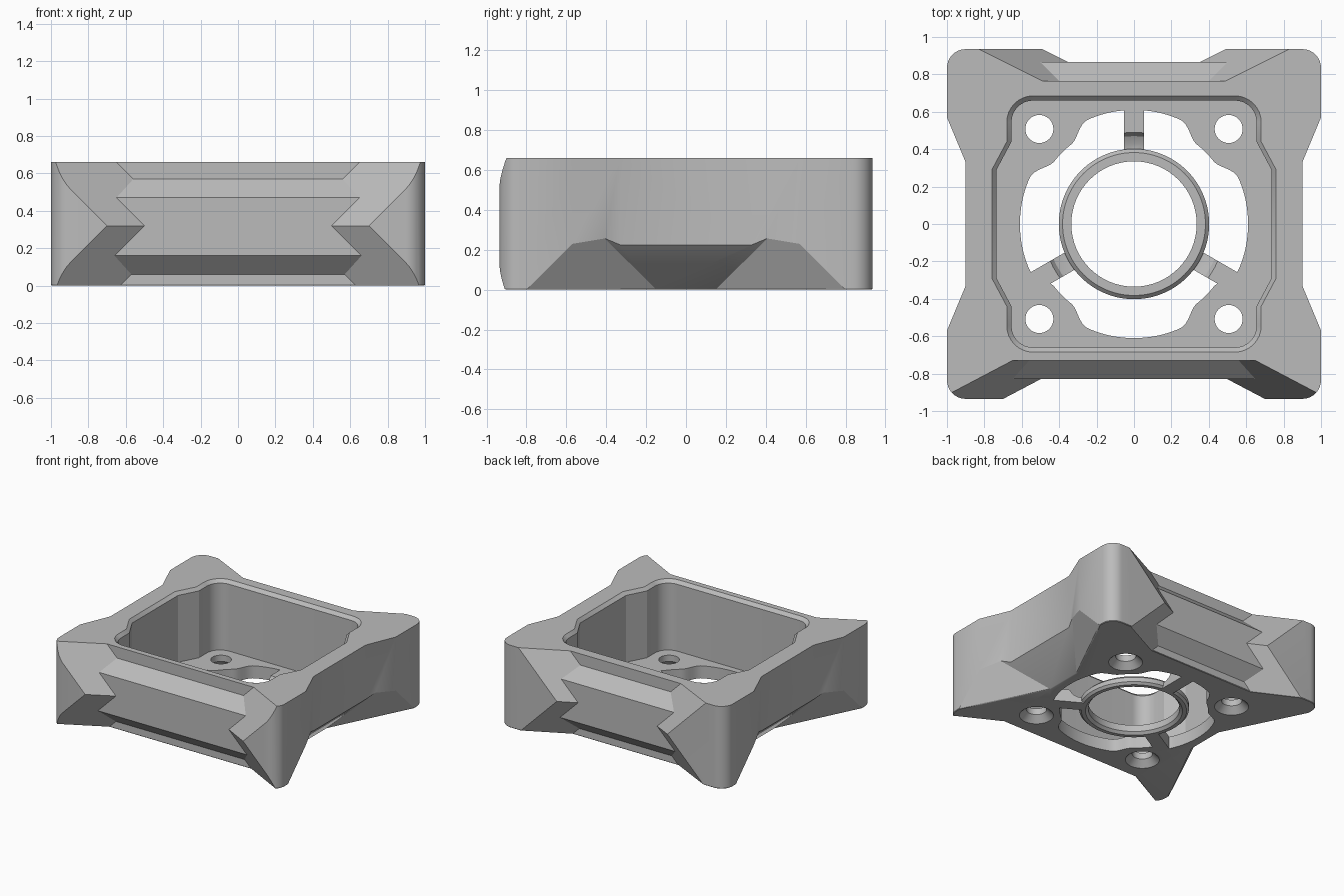
import bpy, bmesh
from math import sin, cos, pi, radians, degrees

if "Cube" in bpy.data.objects:
    bpy.data.objects.remove(bpy.data.objects["Cube"], do_unlink=True)

grey = bpy.data.materials.new("plain grey")
grey.use_nodes = True
grey.diffuse_color = (0.5, 0.5, 0.5, 1)
grey.node_tree.nodes["Principled BSDF"].inputs["Base Color"].default_value = (0.5, 0.5, 0.5, 1)


def loft(name, loops):
    """Closed solid through matching loops of points, capped at both ends."""
    bm = bmesh.new()
    rings = [[bm.verts.new(p) for p in loop] for loop in loops]
    n = len(rings[0])
    for a, b in zip(rings, rings[1:]):
        for i in range(n):
            j = (i + 1) % n
            bm.faces.new((a[i], a[j], b[j], b[i]))
    bm.faces.new(rings[0])
    bm.faces.new(rings[-1])
    bmesh.ops.recalc_face_normals(bm, faces=bm.faces)
    mesh = bpy.data.meshes.new(name)
    bm.to_mesh(mesh)
    bm.free()
    mesh.materials.append(grey)
    ob = bpy.data.objects.new(name, mesh)
    bpy.context.collection.objects.link(ob)
    return ob


def combine(target, tool, operation="DIFFERENCE"):
    """Apply a boolean and discard the tool."""
    mod = target.modifiers.new("cut", "BOOLEAN")
    mod.operation, mod.object, mod.solver = operation, tool, "EXACT"
    bpy.context.view_layer.update()
    graph = bpy.context.evaluated_depsgraph_get()
    mesh = bpy.data.meshes.new_from_object(target.evaluated_get(graph))
    target.modifiers.clear()
    target.data = mesh
    bpy.data.objects.remove(tool, do_unlink=True)


def at_z(points, z):
    return [(x, y, z) for x, y in points]


def circle(r, n=64, cx=0, cy=0):
    return [(cx + r * cos(2 * pi * i / n), cy + r * sin(2 * pi * i / n)) for i in range(n)]


def lathe(name, levels, **kw):
    return loft(name, [at_z(circle(r, **kw), z) for r, z in levels])


def arc(cx, cy, r, n=8):
    return [(cx + r * cos(pi / 2 * i / n), cy + r * sin(pi / 2 * i / n)) for i in range(n + 1)]


def four_way(quarter):
    """Mirror a quarter outline into a full symmetric loop."""
    back = quarter[::-1]
    return (quarter + [(-x, y) for x, y in back]
            + [(-x, -y) for x, y in quarter] + [(x, -y) for x, y in back])


TOP, MID, FLOOR = 0.66, 0.32, 0.1

# Housing block with waisted sides and rounded corners
outline = four_way([(0.9, 0.33), (1, 0.57)] + arc(0.9, 0.835, 0.1))
housing = loft("housing", [at_z(outline, 0), at_z(outline, TOP)])

# Core profile with a dovetail rail on front and back
rail = [(0.73, -1), (0.73, 0.06), (0.83, 0.16), (0.83, 0.47), (0.73, 0.57), (0.73, 2)]
section = [(-y, z) for y, z in rail] + [(y + 0.035, z) for y, z in rail[::-1]]


def rail_core():
    return loft("rail_core", [[(x, y, z) for y, z in section] for x in (-3, 3)])


# Hourglass notches that leave the rails standing between pointed corners
def hourglass(y, t):
    right = [(t + 1, MID - 1), (t, MID), (t + 1, MID + 1)]
    return [(x, y, z) for x, z in right + [(-x, z) for x, z in right[::-1]]]


for side, inner, ridge_y, tip, slope in ((-1, 0.65, 0.83, 0.5, 1.9), (1, 0.71, 0.865, 0.35, 2)):
    notch = loft("notch", [hourglass(side * y, tip + slope * (y - ridge_y)) for y in (inner, 1.0)])
    combine(notch, rail_core())
    combine(housing, notch)

# Sloping undercuts below the two sides
for s in (-1, 1):
    levels = []
    for z in (-0.1, 0.5):
        half = [(0.675 + z, 0.15 + z), (1.2, 1.2 - z)]
        levels.append([(s * x, y, z) for x, y in half]
                      + [(s * x, -y, z) for x, y in half[::-1]])
    combine(housing, loft("undercut", levels))

# Narrow chamfer round the bottom edge
bm = bmesh.new()
bm.from_mesh(housing.data)
bmesh.ops.remove_doubles(bm, verts=bm.verts, dist=0.0005)
bmesh.ops.dissolve_limit(bm, angle_limit=0.01, verts=bm.verts, edges=bm.edges)
rim = [e for e in bm.edges if all(abs(v.co.z) < 0.001 for v in e.verts)
       and len(e.link_faces) == 2
       and sum(f.normal.z < -0.99 for f in e.link_faces) == 1]
bmesh.ops.bevel(bm, geom=rim, offset=0.018, offset_type="OFFSET", segments=1,
                affect="EDGES", clamp_overlap=True)
bm.to_mesh(housing.data)
bm.free()


# Inner pocket with chamfered mouth
def pocket_outline(d):
    return four_way([(0.76 - d, 0.29), (0.68 - d, 0.44)] + arc(0.54, 0.545, 0.14 - d))


pocket_levels = ((0.025, FLOOR), (0.025, TOP - 0.025), (0, TOP), (-0.04, TOP + 0.04))
combine(housing, loft("pocket", [at_z(pocket_outline(d), z) for d, z in pocket_levels]))


# Floor windows: wavy round opening, leaving screw bosses and three spokes
def window_radius(a):
    phi = abs(degrees(a) % 90 - 45)
    k = min(1, max(0, (21 - phi) / 14))
    return 0.61 - 0.068 * k * k * (3 - 2 * k)


angles = [2 * pi * i / 144 for i in range(144)]
wavy = [(window_radius(a) * cos(a), window_radius(a) * sin(a)) for a in angles]
window = loft("window", [at_z(wavy, -0.1), at_z(wavy, 0.3)])
for deg in (90, 210, 330):
    a = radians(deg)
    bar = [(0.1, -0.053), (0.8, -0.053), (0.8, 0.053), (0.1, 0.053)]
    bar = [(u * cos(a) - v * sin(a), u * sin(a) + v * cos(a)) for u, v in bar]
    combine(window, loft("spoke", [at_z(bar, -0.2), at_z(bar, 0.4)]))
combine(housing, window)

# Spokes dip in a curve towards the centre ring
combine(housing, lathe("dip", [(0.39, 0.04), (0.43, 0.046), (0.47, 0.066), (0.49, 0.1), (0.49, 0.2)]))

# Centre ring with chamfered rims and a through hole
ring = lathe("ring", [(0.385, 0), (0.402, 0.017), (0.402, 0.053), (0.382, 0.073)], n=96)
combine(housing, ring, "UNION")
combine(housing, lathe("bore", [(0.365, -0.01), (0.335, 0.02), (0.335, 0.3)], n=96))

# Countersunk screw holes
for sx in (-1, 1):
    for sy in (-1, 1):
        combine(housing, lathe("screw_hole", [(0.135, -0.01), (0.075, 0.05), (0.075, 0.3)],
                               n=32, cx=sx * 0.506, cy=sy * 0.508))

bpy.ops.object.select_all(action="DESELECT")
housing.select_set(True)
bpy.context.view_layer.objects.active = housing
bpy.ops.object.shade_smooth_by_angle(angle=radians(24))
